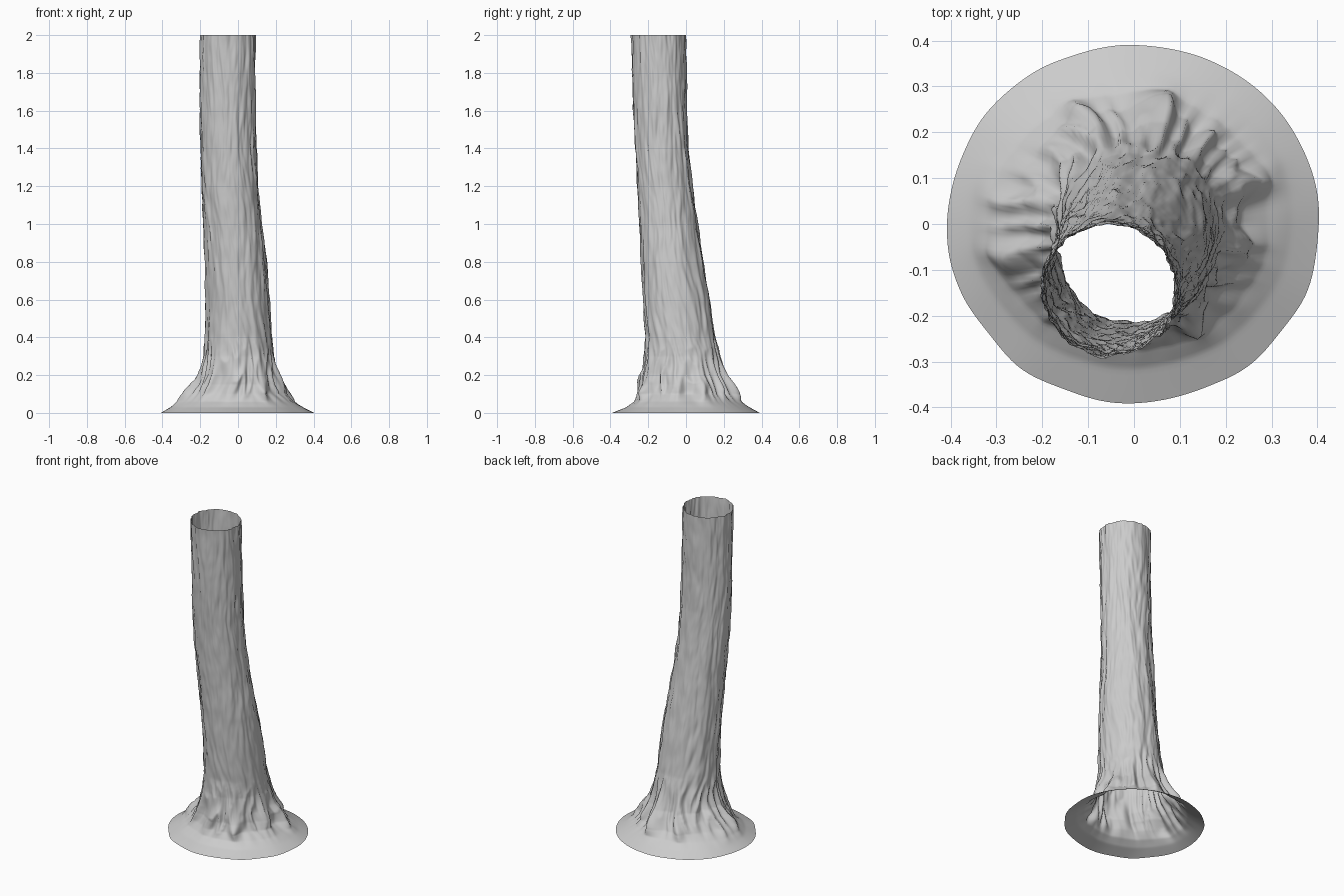
import bpy, bmesh, math
from mathutils import Vector, noise

if "Cube" in bpy.data.objects:
    bpy.data.objects.remove(bpy.data.objects["Cube"])

# Trunk outline: height, left x, right x, front y, back y
PROFILE = [
    (0.00, -0.405, 0.405, -0.39, 0.39),
    (0.03, -0.355, 0.345, -0.315, 0.335),
    (0.06, -0.31, 0.295, -0.275, 0.285),
    (0.10, -0.265, 0.25, -0.255, 0.25),
    (0.15, -0.222, 0.225, -0.24, 0.228),
    (0.20, -0.195, 0.205, -0.235, 0.205),
    (0.30, -0.178, 0.187, -0.22, 0.18),
    (0.40, -0.173, 0.18, -0.216, 0.155),
    (0.60, -0.168, 0.166, -0.226, 0.125),
    (0.80, -0.175, 0.15, -0.237, 0.09),
    (1.00, -0.182, 0.122, -0.247, 0.058),
    (1.20, -0.192, 0.105, -0.258, 0.032),
    (1.40, -0.197, 0.098, -0.267, 0.012),
    (1.60, -0.199, 0.095, -0.277, 0.004),
    (2.00, -0.20, 0.092, -0.29, 0.00),
]
# Root ridges: angle in degrees, width, reach, height of the peak
ROOTS = [(78, 9, 0.045, 0.11), (118, 10, 0.04, 0.12), (50, 8, 0.025, 0.13),
         (20, 10, 0.045, 0.10), (-12, 8, 0.02, 0.16), (-60, 8, 0.03, 0.12),
         (-95, 7, 0.012, 0.16), (-130, 8, 0.015, 0.15), (170, 9, 0.03, 0.10),
         (192, 10, 0.04, 0.10), (145, 7, 0.015, 0.15)]
SIDES = 168


def outline(z):
    for a, b in zip(PROFILE, PROFILE[1:]):
        if z <= b[0]:
            t = (z - a[0]) / (b[0] - a[0])
            return [p + (q - p) * t for p, q in zip(a[1:], b[1:])]
    return PROFILE[-1][1:]


def smooth(lo, hi, v):
    t = min(1, max(0, (v - lo) / (hi - lo)))
    return t * t * (3 - 2 * t)


def bark(angle, z):
    c, s = math.cos(angle), math.sin(angle)
    # long vertical plates, medium lumps and fine grain
    twist = 0.25 * noise.noise(Vector((c, s, z * 2)))
    c2, s2 = math.cos(angle + twist), math.sin(angle + twist)
    plates = noise.noise(Vector((c2 * 4, s2 * 4, z * 1.5)))
    lumps = noise.noise(Vector((c2 * 8 + 9, s2 * 8, z * 7)))
    grain = noise.noise(Vector((c2 * 16, s2 * 16 + 5, z * 13)))
    d = 0.007 * plates + 0.006 * lumps + 0.003 * grain
    # rough gnarled folds near the foot
    foot = smooth(0.03, 0.12, z) * (1 - smooth(0.2, 0.5, z))
    folds = 1 - 2 * abs(noise.noise(Vector((c2 * 5 + 3, s2 * 5, z * 6))))
    d = d * smooth(0.0, 0.12, z) + foot * 0.02 * (folds - 0.6)
    # roots bulge out and fade upwards
    for deg, width, reach, peak in ROOTS:
        off = (math.degrees(angle + twist * 0.4) - deg + 180) % 360 - 180
        rise = (z - peak) / (0.05 if z < peak else 0.11)
        d += reach * math.exp(-(off / width) ** 2 - rise * rise) * smooth(0, 0.05, z)
    # slightly irregular rim of the skirt
    rim = noise.noise(Vector((c * 2.5, s * 2.5, 4)))
    return d + 0.008 * rim * (1 - smooth(0, 0.06, z))


def ring(bm, z):
    x0, x1, y0, y1 = outline(z)
    cx, cy = (x0 + x1) / 2, (y0 + y1) / 2
    rx, ry = (x1 - x0) / 2, (y1 - y0) / 2
    verts = []
    for i in range(SIDES):
        a = 2 * math.pi * i / SIDES
        d = bark(a, z)
        verts.append(bm.verts.new((cx + (rx + d) * math.cos(a),
                                   cy + (ry + d) * math.sin(a), z)))
    return verts


# Hollow trunk with flared skirt, open at both ends; rings are closer at the foot
bm = bmesh.new()
heights = [0.4 * (i / 70) ** 1.3 for i in range(70)]
heights += [0.4 + 1.6 * i / 130 for i in range(131)]
rings = [ring(bm, z) for z in heights]
for low, high in zip(rings, rings[1:]):
    for i in range(SIDES):
        j = (i + 1) % SIDES
        bm.faces.new((low[i], low[j], high[j], high[i])).smooth = True

mesh = bpy.data.meshes.new("tree_trunk")
bm.to_mesh(mesh)
bm.free()
trunk = bpy.data.objects.new("tree_trunk", mesh)
bpy.context.collection.objects.link(trunk)
